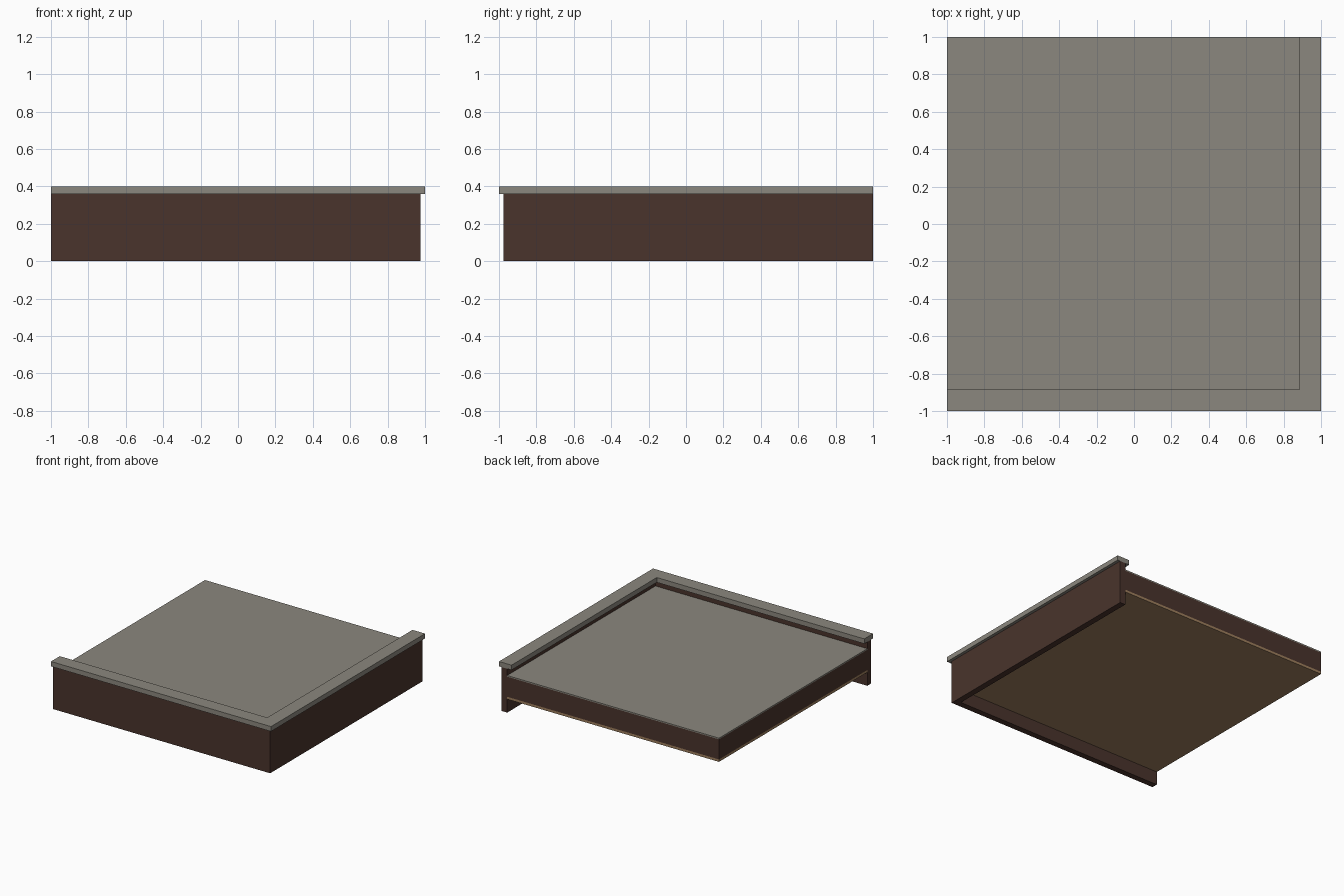
import bpy
import bmesh

if "Cube" in bpy.data.objects:
    bpy.data.objects.remove(bpy.data.objects["Cube"])


def material(name, rgb):
    m = bpy.data.materials.new(name)
    m.diffuse_color = (*rgb, 1.0)
    m.use_nodes = True
    m.node_tree.nodes["Principled BSDF"].inputs["Base Color"].default_value = m.diffuse_color
    return m


GREY = material("grey roofing", (0.26, 0.245, 0.21))
BROWN = material("dark brown wall", (0.068, 0.034, 0.025))
WOOD = material("tan wood", (0.34, 0.21, 0.11))


def prism(name, outline, z0, z1, mat):
    """Extrude a flat outline between two heights."""
    bm = bmesh.new()
    face = bm.faces.new([bm.verts.new((x, y, z0)) for x, y in outline])
    ext = bmesh.ops.extrude_face_region(bm, geom=[face])
    verts = [g for g in ext["geom"] if isinstance(g, bmesh.types.BMVert)]
    bmesh.ops.translate(bm, verts=verts, vec=(0, 0, z1 - z0))
    bmesh.ops.recalc_face_normals(bm, faces=bm.faces)
    mesh = bpy.data.meshes.new(name)
    bm.to_mesh(mesh)
    bm.free()
    mesh.materials.append(mat)
    obj = bpy.data.objects.new(name, mesh)
    bpy.context.collection.objects.link(obj)
    return obj


def corner(outer, inner):
    """L outline running along the front and right edges."""
    return [(-1, -outer), (outer, -outer), (outer, 1),
            (inner, 1), (inner, -inner), (-1, -inner)]


def deck(edge):
    """Rectangle filling the area inside the corner walls."""
    return [(-1, -edge), (edge, -edge), (edge, 1), (-1, 1)]


# Parapet wall and its overhanging cap
prism("parapet_wall", corner(0.975, 0.925), 0.0, 0.36, BROWN)
prism("parapet_cap", corner(1.0, 0.886), 0.36, 0.40, GREY)

# Layered roof deck: ceiling boards, core, roofing sheet
prism("ceiling_boards", deck(0.925), 0.11, 0.13, WOOD)
prism("roof_core", deck(0.925), 0.13, 0.295, BROWN)
prism("roofing_sheet", deck(0.925), 0.295, 0.305, GREY)
